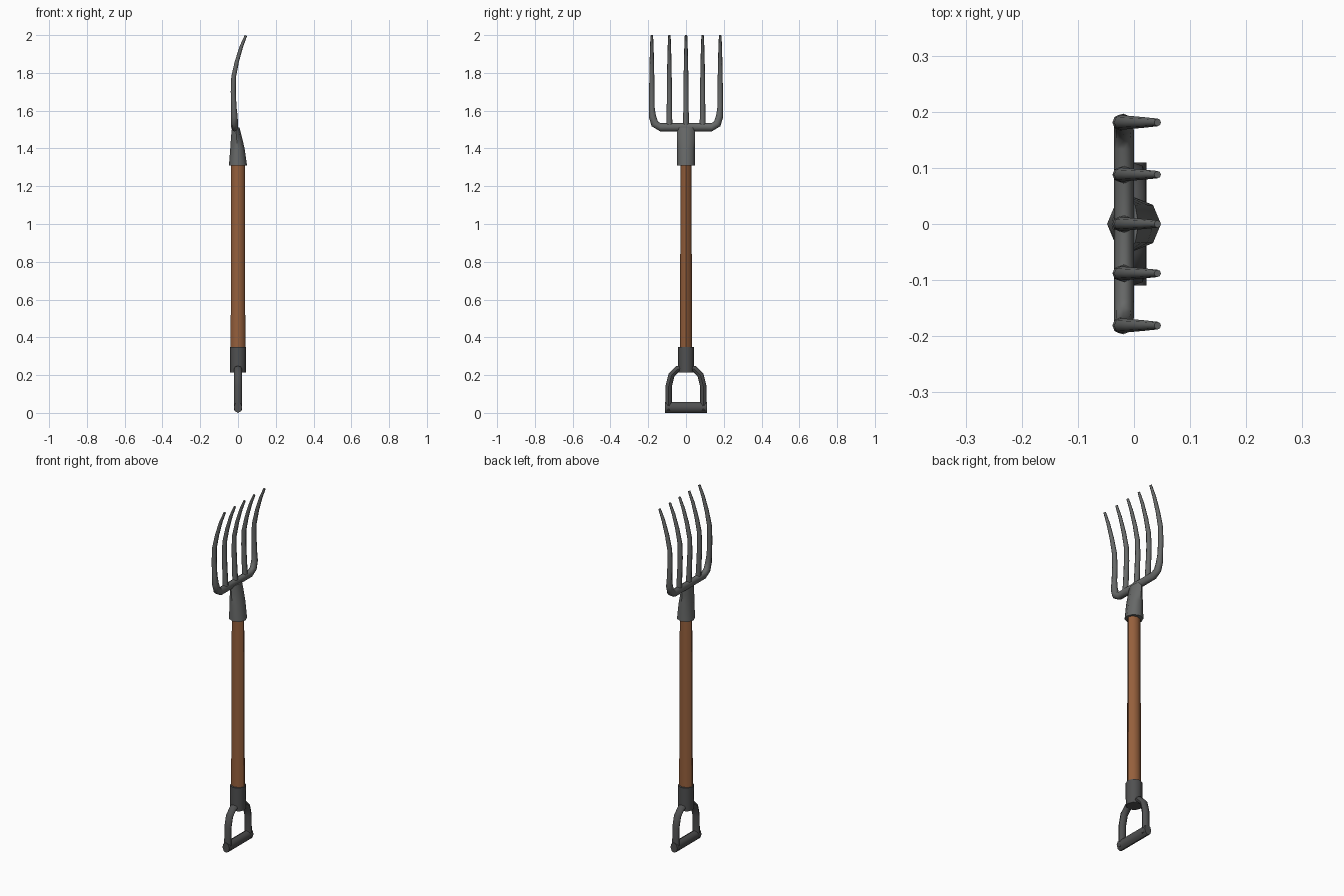
import bpy, bmesh, math
from mathutils import Vector

if "Cube" in bpy.data.objects:
    bpy.data.objects.remove(bpy.data.objects["Cube"])


def material(name, rgb):
    m = bpy.data.materials.new(name)
    m.diffuse_color = (*rgb, 1)
    m.use_nodes = True
    m.node_tree.nodes["Principled BSDF"].inputs["Base Color"].default_value = m.diffuse_color
    return m


STEEL = material("steel grey", (0.135, 0.14, 0.138))
DARK = material("dark grey", (0.08, 0.081, 0.082))
WOOD = material("brown wood", (0.30, 0.115, 0.045))


def tube(name, pts, radii, mat, sides=8, flat=False):
    """Sweep an elliptical ring along pts; radii are (x radius, cross radius)."""
    pts = [Vector(p) for p in pts]
    bm = bmesh.new()
    rings = []
    for i, p in enumerate(pts):
        a, b = pts[max(i - 1, 0)], pts[min(i + 1, len(pts) - 1)]
        t = Vector((0, 0, 1)) if flat else (b - a).normalized()
        u = (Vector((1, 0, 0)) - t * t.x).normalized()
        v = t.cross(u)
        ru, rv = radii[i]
        rings.append([bm.verts.new(p + u * ru * math.cos(k * math.tau / sides)
                                   + v * rv * math.sin(k * math.tau / sides))
                      for k in range(sides)])
    for r, s in zip(rings, rings[1:]):
        for k in range(sides):
            n = (k + 1) % sides
            bm.faces.new((r[k], r[n], s[n], s[k]))
    bm.faces.new(rings[0][::-1])
    bm.faces.new(rings[-1])
    bmesh.ops.recalc_face_normals(bm, faces=bm.faces[:])
    me = bpy.data.meshes.new(name)
    bm.to_mesh(me)
    bm.free()
    me.materials.append(mat)
    ob = bpy.data.objects.new(name, me)
    bpy.context.collection.objects.link(ob)
    bpy.ops.object.select_all(action='DESELECT')
    ob.select_set(True)
    bpy.context.view_layer.objects.active = ob
    bpy.ops.object.shade_smooth_by_angle(angle=math.radians(50))
    return ob


# wooden shaft
tube("shaft", [(0, 0, 0.3), (0, 0, 1.36)], [(0.039, 0.033), (0.036, 0.028)], WOOD, flat=True)

# lower ferrule joining shaft and grip
tube("grip_ferrule", [(0, 0, 0.215), (0, 0, 0.35)], [(0.042, 0.041), (0.043, 0.043)], DARK, flat=True)

# D-shaped grip: two curved arms and a crossbar
for s, side in ((1, "left"), (-1, "right")):
    arm = [(0, 0.237), (0.045, 0.232), (0.077, 0.2), (0.092, 0.14), (0.092, 0.012)]
    tube("grip_arm_" + side, [(0, s * y, z) for y, z in arm], [(0.021, 0.017)] * 5, DARK)
tube("grip_bar", [(0, -0.11, 0.029), (0, 0.11, 0.029)], [(0.022, 0.029)] * 2, DARK)

# steel socket, leaning back and narrowing toward the head
tube("head_socket",
     [(0, 0, 1.31), (-0.003, 0, 1.4), (-0.008, 0, 1.46), (-0.012, 0, 1.51)],
     [(0.048, 0.048), (0.038, 0.048), (0.029, 0.048), (0.02, 0.047)], STEEL, flat=True)

# tines: common bent profile (x, z, radius)
PROFILE = [(-0.022, 1.62, 0.014), (-0.025, 1.70, 0.0135), (-0.023, 1.78, 0.0125),
           (-0.006, 1.86, 0.011), (0.018, 1.94, 0.009), (0.042, 1.998, 0.0065)]
for i, y in enumerate((-0.088, 0.0, 0.088)):
    pts = [(-0.017, y, 1.51)] + [(x, y, z) for x, z, r in PROFILE]
    rad = [(0.015, 0.016)] + [(r, r) for x, z, r in PROFILE]
    tube("inner_tine_%d" % (i + 1), pts, rad, STEEL)

# crossbar continuing through rounded corners into the outer tines
half = [(-0.018, 0.135, 1.512), (-0.018, 0.165, 1.53), (-0.019, 0.178, 1.57)]
half_r = [(0.018, 0.022), (0.018, 0.021), (0.017, 0.019)]
right = half + [(x, 0.181, z) for x, z, r in PROFILE]
rad = half_r + [(r, r * 1.05) for x, z, r in PROFILE]
left = [(x, -y, z) for x, y, z in reversed(right)]
tube("crossbar_and_outer_tines", left + right, rad[::-1] + rad, STEEL)
